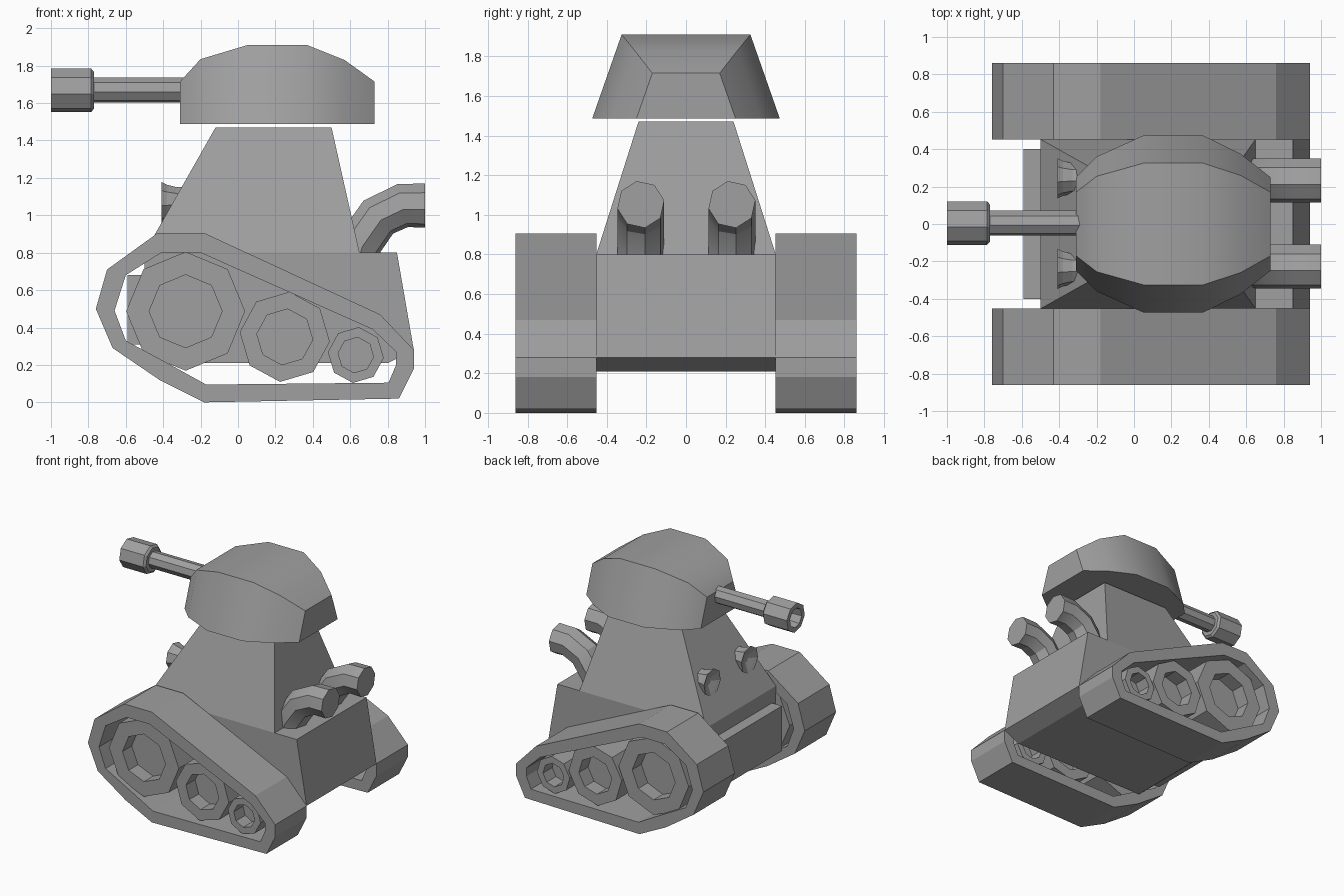
import bpy, bmesh, math
from mathutils import Vector

cube = bpy.data.objects.get("Cube")
if cube:
    bpy.data.objects.remove(cube, do_unlink=True)

grey = bpy.data.materials.new("plain grey")
grey.use_nodes = True
COLOUR = (0.35, 0.35, 0.35, 1)
grey.diffuse_color = COLOUR
grey.node_tree.nodes["Principled BSDF"].inputs["Base Color"].default_value = COLOUR


def loft(name, rings, closed=False, smooth=0):
    """Skin a series of equal-length point loops, capped unless closed."""
    bm = bmesh.new()
    loops = [[bm.verts.new(p) for p in ring] for ring in rings]
    n = len(loops[0])
    pairs = list(zip(loops, loops[1:]))
    if closed:
        pairs.append((loops[-1], loops[0]))
    else:
        bm.faces.new(loops[0])
        bm.faces.new(loops[-1])
    for a, b in pairs:
        for i in range(n):
            j = (i + 1) % n
            bm.faces.new((a[i], a[j], b[j], b[i]))
    bmesh.ops.recalc_face_normals(bm, faces=bm.faces[:])
    mesh = bpy.data.meshes.new(name)
    bm.to_mesh(mesh)
    bm.free()
    mesh.materials.append(grey)
    obj = bpy.data.objects.new(name, mesh)
    bpy.context.collection.objects.link(obj)
    if smooth:
        bpy.ops.object.select_all(action='DESELECT')
        obj.select_set(True)
        bpy.context.view_layer.objects.active = obj
        bpy.ops.object.shade_smooth_by_angle(angle=math.radians(smooth))
    return obj


def circle(centre, u, v, r, turn=0):
    """Octagon spanned by directions u and v."""
    ring = []
    for k in range(8):
        a = math.radians(45 * k + turn)
        ring.append(Vector(centre) + r * (math.cos(a) * Vector(u) + math.sin(a) * Vector(v)))
    return ring


X, Y, Z = Vector((1, 0, 0)), Vector((0, 1, 0)), Vector((0, 0, 1))


def lathe_x(name, y, z, profile, turn):
    return loft(name, [circle((x, y, z), Y, Z, r, turn) for x, r in profile])


def rect(x0, x1, y, z):
    return [(x0, -y, z), (x1, -y, z), (x1, y, z), (x0, y, z)]


# Hull: lower body, tapering tower and bow plate
side = [(-.5, .27), (-.43, .21), (.8, .21), (.94, .28), (.85, .8), (-.5, .8)]
loft("lower_hull", [[(x, y, z) for x, z in side] for y in (-.453, .453)])
loft("tower", [rect(-.5, .65, .453, .8), rect(-.12, .5, .24, 1.47)])
loft("bow_plate", [rect(-.59, -.48, .4, .31), rect(-.59, -.48, .4, .68)])

# Turret: cross-sections along x as (x, roof height, half width at base, at roof)
sections = [(-.31, 1.715, .25, .17), (-.2, 1.835, .36, .255), (.05, 1.91, .473, .325),
            (.37, 1.91, .473, .325), (.57, 1.83, .375, .26), (.73, 1.715, .25, .17)]
loft("turret", [[(x, -b, 1.487), (x, b, 1.487), (x, t, z), (x, -t, z)]
                for x, z, b, t in sections], smooth=35)

# Gun with hollow muzzle
lathe_x("gun_barrel", .005, 1.67, [(-.2, .068), (-.8, .068)], 10)
lathe_x("gun_muzzle", .005, 1.668, [(-.77, .1), (-.785, .118), (-1, .118), (-1, .078), (-.88, .07)], 10)

# Tracks and wheels on both sides
outer = [(-.76, .5), (-.7, .71), (-.43, .905), (-.18, .905), (.76, .47), (.94, .28),
         (.94, .18), (.86, .02), (-.18, 0), (-.42, .12), (-.67, .29)]
inner = [(-.66, .49), (-.6, .68), (-.41, .8), (-.2, .8), (.72, .39), (.845, .27),
         (.845, .2), (.805, .105), (-.17, .095), (-.36, .2), (-.6, .33)]
wheels = {"large": (-.28, .487, .318, .195, 0), "middle": (.25, .35, .242, .15, -6),
          "small": (.63, .253, .15, .095, -6)}
for word, s in (("left", 1), ("right", -1)):
    near, far = s * .453, s * .86
    loft(word + "_track", [[(x, y, z) for x, z in loop] for loop, y in
                           ((outer, near), (outer, far), (inner, far), (inner, near))], closed=True)
    for size, (x, z, r, hole, turn) in wheels.items():
        steps = [(hole, .6), (hole, .49), (r, .49), (r, .82), (r, .82), (hole, .82), (hole, .7)]
        steps.pop(4)
        loft(f"{word}_{size}_wheel", [circle((x, s * y, z), X, Z, q, turn) for q, y in steps])

# Bent exhaust pipes at one end, flared lamps at the other
path = [Vector((x, 0, z)) for x, z in ((.6, .68), (.645, .84), (.75, .99), (.88, 1.052), (1, 1.052))]
for word, y in (("left", .232), ("right", -.228)):
    rings = []
    for i, p in enumerate(path):
        t = (path[min(i + 1, 4)] - path[max(i - 1, 0)]).normalized()
        if i == 4:
            t = X
        rings.append(circle(p + y * Y, Y, t.cross(Y), .12, 10))
    loft(word + "_exhaust", rings, smooth=25)
    lathe_x(word + "_lamp", y + .012 * (1 if y > 0 else -1), 1.07,
            [(-.2, .08), (-.33, .082), (-.38, .095), (-.41, .11), (-.4, .085), (-.375, .03)], 10)
